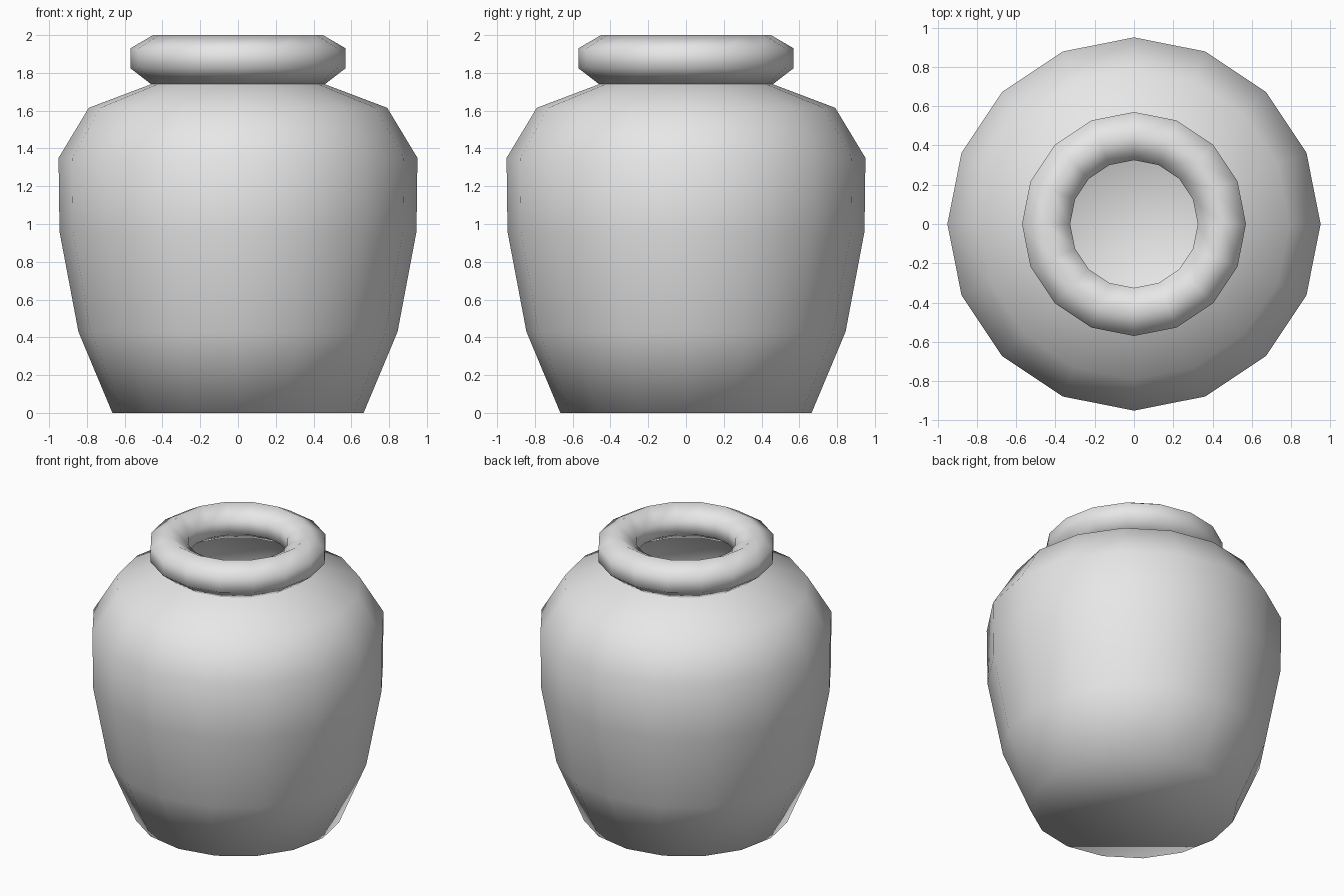
import bpy, bmesh, math

cube = bpy.data.objects.get("Cube")
if cube:
    bpy.data.objects.remove(cube, do_unlink=True)

SIDES = 16

clay = bpy.data.materials.new("light grey clay")
clay.use_nodes = True
clay.diffuse_color = (0.8, 0.8, 0.8, 1)
clay.node_tree.nodes["Principled BSDF"].inputs["Base Color"].default_value = (0.8, 0.8, 0.8, 1)


def lathe(name, profile, closed=False, floor=False):
    """Turn a (radius, height) profile around the z axis."""
    bm = bmesh.new()
    rings = []
    for r, z in profile:
        angles = [math.tau * i / SIDES for i in range(SIDES)]
        rings.append([bm.verts.new((r * math.cos(a), r * math.sin(a), z)) for a in angles])
    pairs = list(zip(rings, rings[1:]))
    if closed:
        pairs.append((rings[-1], rings[0]))
    for low, high in pairs:
        for i in range(SIDES):
            j = (i + 1) % SIDES
            bm.faces.new((low[i], low[j], high[j], high[i]))
    if floor:
        bm.faces.new(rings[0][::-1])
    mesh = bpy.data.meshes.new(name)
    bm.to_mesh(mesh)
    bm.free()
    mesh.materials.append(clay)
    obj = bpy.data.objects.new(name, mesh)
    bpy.context.collection.objects.link(obj)
    bpy.ops.object.select_all(action="DESELECT")
    obj.select_set(True)
    bpy.context.view_layer.objects.active = obj
    bpy.ops.object.shade_smooth_by_angle(angle=math.radians(80))
    return obj


# Hollow pot with a flat base and an open neck
lathe("pot_body", [(0.665, 0), (0.845, 0.43), (0.945, 0.96), (0.95, 1.35),
                   (0.79, 1.615), (0.46, 1.74)], floor=True)

# Rolled rim with a six-sided section
lathe("rolled_rim", [(0.46, 1.74), (0.57, 1.825), (0.57, 1.93), (0.45, 2.0),
                     (0.325, 1.93), (0.325, 1.825)], closed=True)
